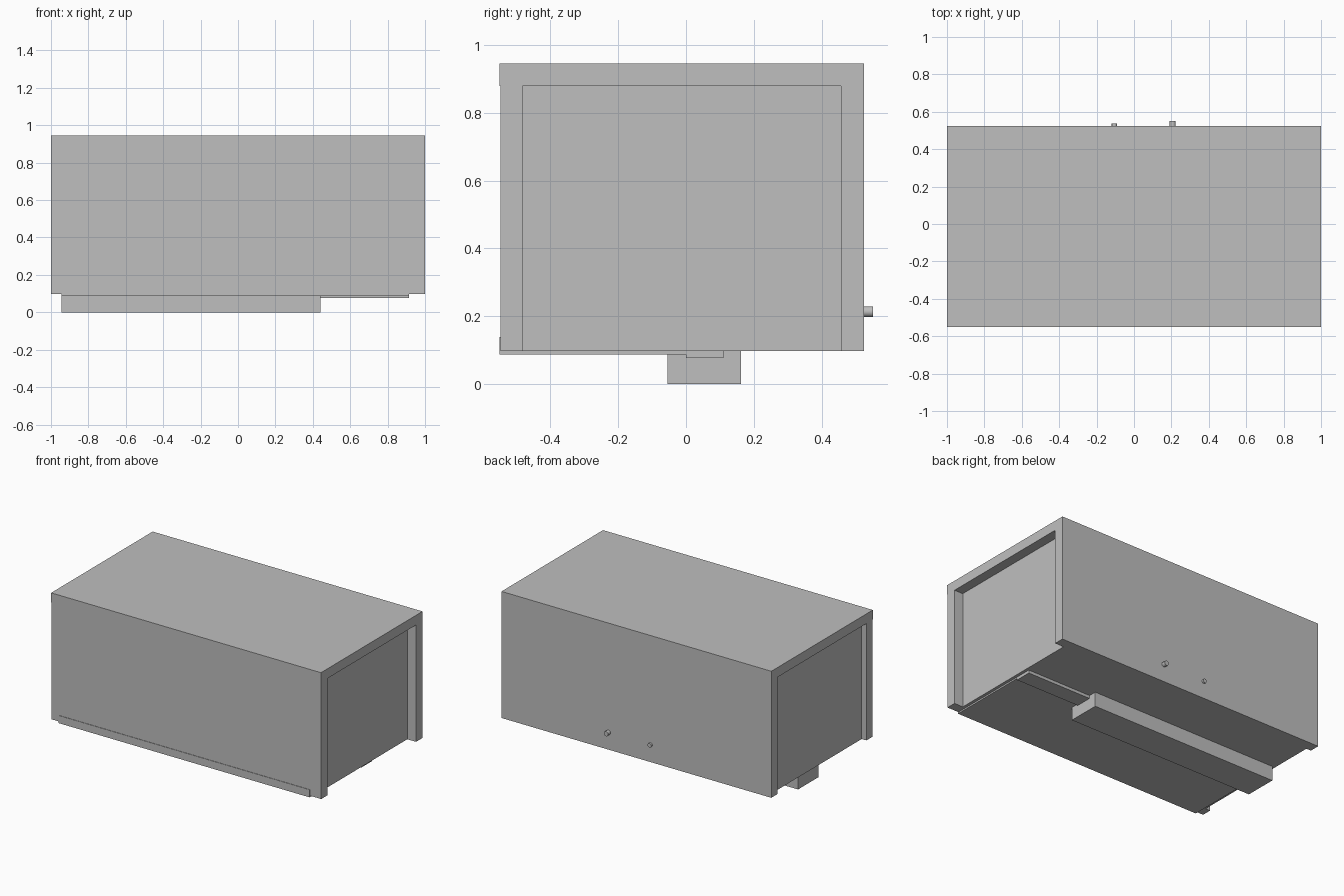
import bpy, bmesh
from mathutils import Matrix, Vector

cube = bpy.data.objects.get("Cube")
if cube:
    bpy.data.objects.remove(cube, do_unlink=True)

grey = bpy.data.materials.new("light grey")
grey.use_nodes = True
grey.diffuse_color = (0.52, 0.52, 0.52, 1)
grey.node_tree.nodes["Principled BSDF"].inputs["Base Color"].default_value = (0.52, 0.52, 0.52, 1)


def finish(name, bm):
    bmesh.ops.recalc_face_normals(bm, faces=bm.faces)
    mesh = bpy.data.meshes.new(name)
    bm.to_mesh(mesh)
    bm.free()
    mesh.materials.append(grey)
    obj = bpy.data.objects.new(name, mesh)
    bpy.context.collection.objects.link(obj)
    return obj


def box(name, x, y, z):
    bm = bmesh.new()
    size = Vector((x[1] - x[0], y[1] - y[0], z[1] - z[0]))
    centre = Vector((sum(x), sum(y), sum(z))) / 2
    bmesh.ops.create_cube(bm, size=1, matrix=Matrix.Translation(centre) @ Matrix.Diagonal(size).to_4x4())
    return finish(name, bm)


def extrude_x(name, profile, x0, x1):
    bm = bmesh.new()
    face = bm.faces.new([bm.verts.new((x0, y, z)) for y, z in profile])
    new = bmesh.ops.extrude_face_region(bm, geom=[face])["geom"]
    bmesh.ops.translate(bm, vec=(x1 - x0, 0, 0), verts=[v for v in new if isinstance(v, bmesh.types.BMVert)])
    return finish(name, bm)


def nozzle(name, x, radius, length):
    bm = bmesh.new()
    turn = Matrix.Translation((x, 0.525 + length / 2 - 0.01, 0.213)) @ Matrix.Rotation(1.5707963, 4, "X")
    bmesh.ops.create_cone(bm, cap_ends=True, segments=20, radius1=radius, radius2=radius,
                          depth=length + 0.02, matrix=turn)
    for f in bm.faces:
        f.smooth = len(f.verts) == 4
    for e in bm.edges:
        e.smooth = all(f.smooth for f in e.link_faces)
    return finish(name, bm)


# Folded casing, open underneath, with a slightly proud top edge at the front
FLOOR, CEILING, TOP = 0.097, 0.88, 0.945
FRONT, BACK = -0.547, 0.525
extrude_x("casing", [(FRONT, FLOOR), (-0.482, FLOOR), (-0.482, CEILING), (0.457, CEILING),
                     (0.457, FLOOR), (BACK, FLOOR), (BACK, TOP), (-0.55, TOP),
                     (-0.55, CEILING), (FRONT, CEILING)], -1, 1)

# Core whose ends form the recessed side panels
box("core", (-0.965, 0.935), (-0.482, 0.457), (FLOOR, CEILING))

# Bottom panel with its turned-up front lip
extrude_x("bottom_panel", [(-0.55, 0.087), (0, 0.087), (0, FLOOR), (FRONT, FLOOR),
                           (FRONT, 0.138), (-0.55, 0.138)], -0.945, 0.915)

# Underside channel and its narrow extension
box("underside_channel", (-0.945, 0.44), (-0.055, 0.163), (0, FLOOR))
box("underside_strip", (0.44, 0.915), (0, 0.11), (0.077, FLOOR))

# Pipe fittings on the back
nozzle("large_fitting", 0.207, 0.016, 0.027)
nozzle("small_fitting", -0.105, 0.014, 0.012)
